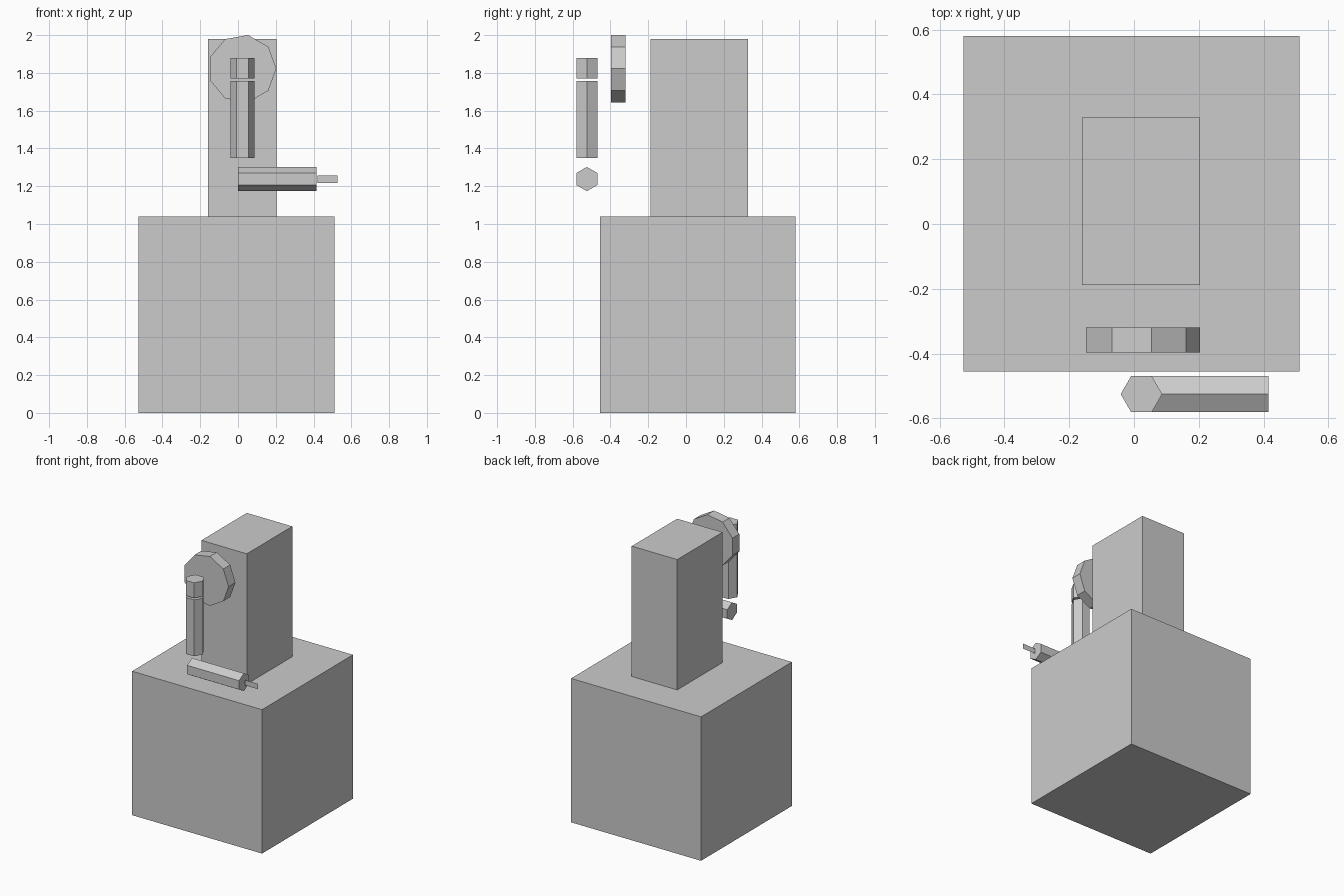
import bpy
import bmesh
from math import radians
from mathutils import Matrix, Vector

if "Cube" in bpy.data.objects:
    bpy.data.objects.remove(bpy.data.objects["Cube"])


def add_object(name, bm):
    mesh = bpy.data.meshes.new(name)
    bm.to_mesh(mesh)
    bm.free()
    obj = bpy.data.objects.new(name, mesh)
    bpy.context.collection.objects.link(obj)
    return obj


def box(name, lo, hi):
    lo, hi = Vector(lo), Vector(hi)
    bm = bmesh.new()
    bmesh.ops.create_cube(bm, size=1, matrix=Matrix.Translation((lo + hi) / 2)
                          @ Matrix.Diagonal((*(hi - lo), 1)))
    return add_object(name, bm)


def prism(name, sides, radius, start, end, u):
    """Flat-sided prism from start to end, first corner pointing along u."""
    start, end, u = Vector(start), Vector(end), Vector(u)
    axis = (end - start).normalized()
    bm = bmesh.new()
    spoke = [Matrix.Rotation(radians(360 * i / sides), 3, axis) @ u * radius
             for i in range(sides)]
    a = [bm.verts.new(start + s) for s in spoke]
    b = [bm.verts.new(end + s) for s in spoke]
    bm.faces.new(a[::-1])
    bm.faces.new(b)
    for i in range(sides):
        j = (i + 1) % sides
        bm.faces.new((a[i], a[j], b[j], b[i]))
    return add_object(name, bm)


# Base and column
box("base", (-0.527, -0.456, 0), (0.511, 0.581, 1.039))
box("column", (-0.16, -0.189, 1.039), (0.203, 0.329, 1.98))

# Nine-sided disc in front of the column
prism("disc", 9, 0.181, (0.022, -0.319, 1.822), (0.022, -0.397, 1.822), (1, 0, 0))

# Hexagonal arm segments
R, Y = 0.064, -0.525
prism("arm_cap", 6, R, (0.023, Y, 1.77), (0.023, Y, 1.88), (1, 0, 0))
prism("upper_arm", 6, R, (0.023, Y, 1.35), (0.023, Y, 1.757), (1, 0, 0))
prism("forearm", 6, R, (0, Y, 1.238), (0.415, Y, 1.238), (0, 0, 1))

# Paper-thin tip blade
bm = bmesh.new()
bm.faces.new([bm.verts.new((x, Y, z)) for x, z in
              ((0.422, 1.218), (0.527, 1.218), (0.527, 1.256), (0.422, 1.256))])
add_object("tip_blade", bm)
